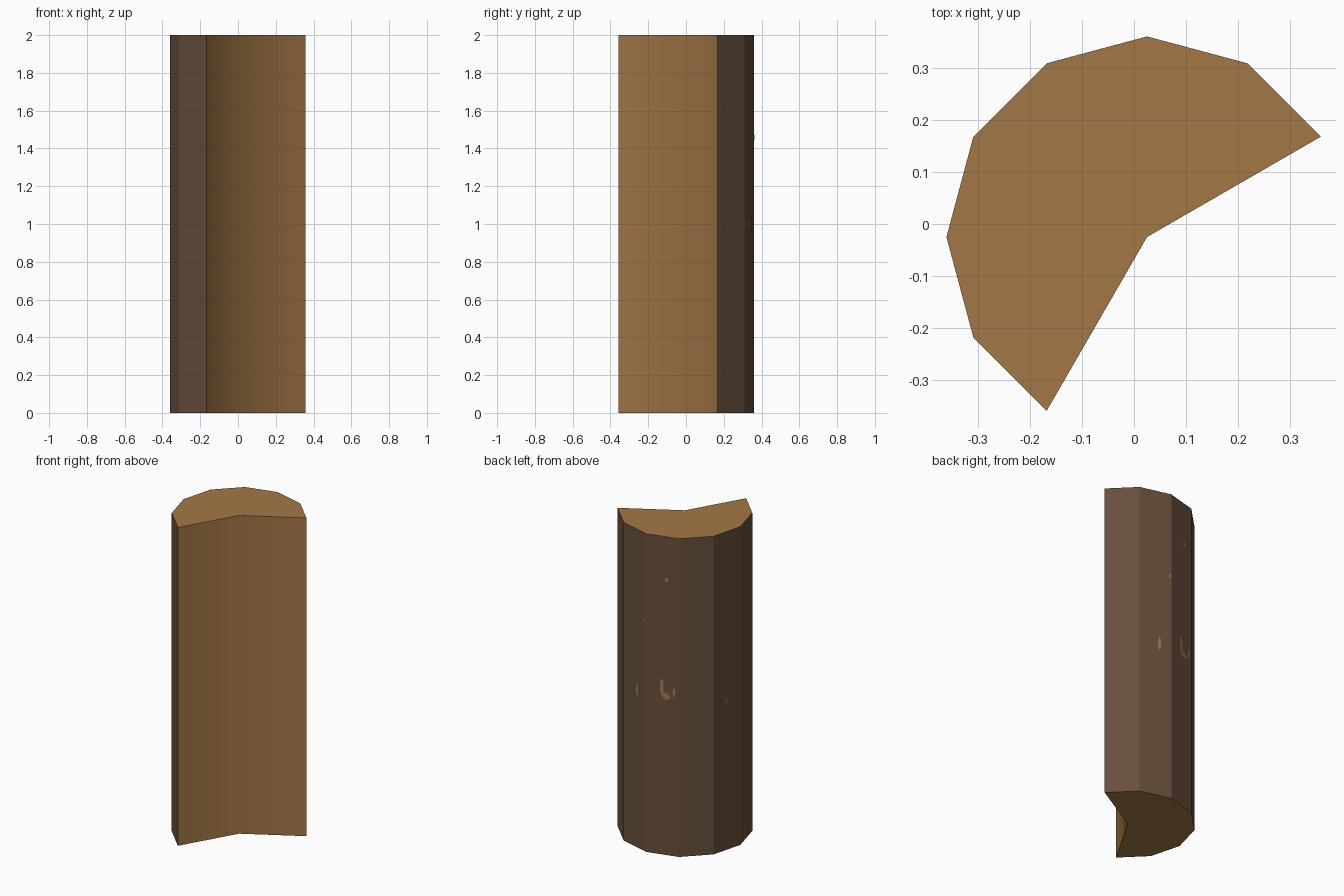
import bpy, bmesh, math, random
from mathutils import Vector

if "Cube" in bpy.data.objects:
    bpy.data.objects.remove(bpy.data.objects["Cube"])

random.seed(4)
CX, CY, R, H = 0.025, -0.025, 0.385, 2.0


def material(name, rgb):
    m = bpy.data.materials.new(name)
    lin = [((c / 255 + 0.055) / 1.055) ** 2.4 for c in rgb]
    m.diffuse_color = (*lin, 1)
    m.use_nodes = True
    m.node_tree.nodes["Principled BSDF"].inputs["Base Color"].default_value = m.diffuse_color
    return m


bark = material("dark bark", (104, 79, 60))
wood = material("cut wood", (163, 119, 71))


def rim(deg):
    a = math.radians(deg)
    return Vector((CX + R * math.cos(a), CY + R * math.sin(a), 0))


def make_object(name, bm, mats):
    me = bpy.data.meshes.new(name)
    bm.to_mesh(me)
    bm.free()
    for m in mats:
        me.materials.append(m)
    ob = bpy.data.objects.new(name, me)
    bpy.context.collection.objects.link(ob)
    return ob


# Split log: seven sides of a twelve-sided trunk, with a notch to the core
profile = [rim(a) for a in range(30, 241, 30)] + [Vector((CX, CY, 0))]
n = len(profile)
bm = bmesh.new()
low = [bm.verts.new(p) for p in profile]
high = [bm.verts.new(p + Vector((0, 0, H))) for p in profile]
bm.faces.new(low[::-1]).material_index = 1
bm.faces.new(high).material_index = 1
for i in range(n):
    j = (i + 1) % n
    f = bm.faces.new((low[i], low[j], high[j], high[i]))
    if i >= n - 2:                      # split faces: bare wood, softly shaded
        f.material_index = 1
        f.smooth = True
core_edge = bm.edges.get((low[-1], high[-1]))
for e in bm.edges:
    e.smooth = e is core_edge
make_object("split_log", bm, [bark, wood])

# Bare flecks in the bark: thin plates (face start angle, fraction across, z, width, height)
flecks = [
    (90, 0.48, 1.06, 0.03, 0.12), (90, 0.60, 1.00, 0.06, 0.05),
    (90, 0.85, 1.03, 0.02, 0.07), (90, 0.63, 1.73, 0.03, 0.03),
    (60, 0.62, 1.00, 0.02, 0.10), (60, 0.95, 1.46, 0.015, 0.03),
    (150, 0.45, 0.94, 0.015, 0.04),
]
bm = bmesh.new()
for k, (ang, frac, z, w, h) in enumerate(flecks):
    a, b = rim(ang), rim(ang + 30)
    t = (b - a).normalized()
    out = Vector((t.y, -t.x, 0))
    c = a.lerp(b, frac) + out * (0.003 + 0.0003 * k)
    c.z = z
    pts = []
    for s in range(8):
        q = math.tau * s / 8
        g = random.uniform(0.75, 1.0)
        pts.append(bm.verts.new(c + t * (w / 2 * g * math.cos(q))
                                + Vector((0, 0, h / 2 * g * math.sin(q)))))
    f = bm.faces.new(pts)
    f.normal_update()
    if f.normal.dot(out) < 0:
        f.normal_flip()
make_object("bark_flecks", bm, [wood])
